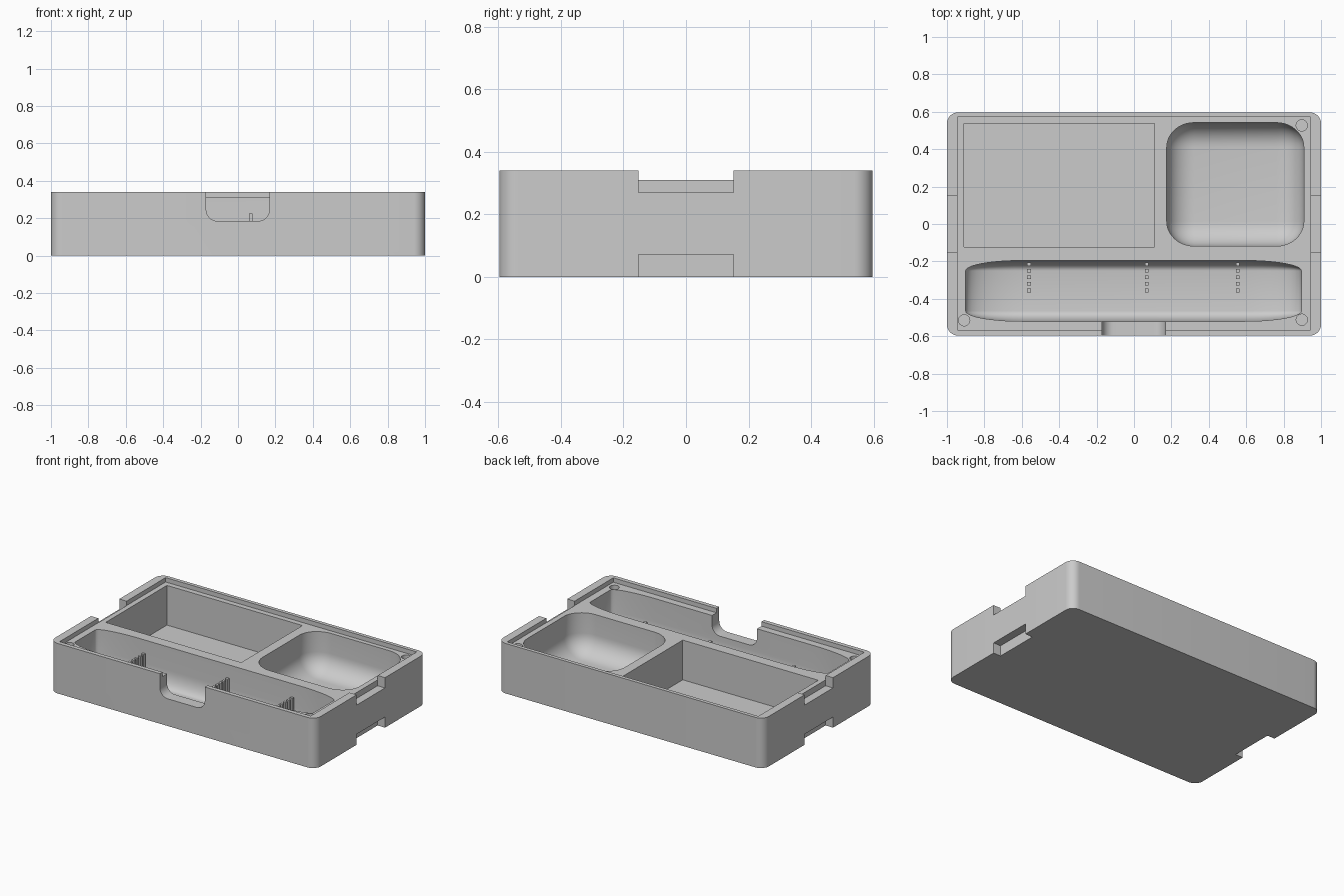
import bpy, bmesh, math
from mathutils import Matrix, Vector

if "Cube" in bpy.data.objects:
    bpy.data.objects.remove(bpy.data.objects["Cube"])

grey = bpy.data.materials.new("plain grey")
grey.diffuse_color = (0.6, 0.6, 0.6, 1)
grey.use_nodes = True
grey.node_tree.nodes["Principled BSDF"].inputs["Base Color"].default_value = grey.diffuse_color


def finish(bm, name):
    me = bpy.data.meshes.new(name)
    bm.to_mesh(me)
    bm.free()
    me.materials.append(grey)
    ob = bpy.data.objects.new(name, me)
    bpy.context.collection.objects.link(ob)
    return ob


def block(name, lo, hi, radius=0, axis=None, fraction=0):
    """Box from lo to hi; edges along one axis rounded, or all edges by a fraction of each side."""
    lo, hi = Vector(lo), Vector(hi)
    bm = bmesh.new()
    bmesh.ops.create_cube(bm, size=1)
    if fraction:
        bmesh.ops.bevel(bm, geom=bm.edges[:], offset=fraction, segments=10,
                        profile=0.5, affect='EDGES')
    bmesh.ops.transform(bm, verts=bm.verts,
                        matrix=Matrix.Translation((lo + hi) / 2) @ Matrix.Diagonal((*(hi - lo), 1)))
    if radius:
        edges = [e for e in bm.edges
                 if abs((e.verts[0].co - e.verts[1].co).normalized()[axis]) > 0.9]
        bmesh.ops.bevel(bm, geom=edges, offset=radius, segments=10,
                        profile=0.5, affect='EDGES')
    return finish(bm, name)


def disc(name, x, y, z0, z1, r):
    bm = bmesh.new()
    bmesh.ops.create_cone(bm, cap_ends=True, segments=32, radius1=r, radius2=r, depth=z1 - z0,
                          matrix=Matrix.Translation((x, y, (z0 + z1) / 2)))
    return finish(bm, name)


def activate(ob):
    bpy.ops.object.select_all(action='DESELECT')
    ob.select_set(True)
    bpy.context.view_layer.objects.active = ob


def cut(body, cutter):
    activate(body)
    mod = body.modifiers.new("cut", 'BOOLEAN')
    mod.operation, mod.solver, mod.object = 'DIFFERENCE', 'EXACT', cutter
    bpy.ops.object.modifier_apply(modifier=mod.name)
    bpy.data.objects.remove(cutter)


# Outer tray body
tray = block("tray_body", (-1, -0.597, 0), (1, 0.597, 0.34), 0.06, 2)

# Lid recess, then the three compartments
cut(tray, block("lid_recess", (-0.945, -0.568, 0.31), (0.945, 0.572, 0.5)))
cut(tray, block("square_pocket", (-0.91, -0.122, 0.04), (0.11, 0.536, 0.5)))
cut(tray, block("round_pocket", (0.175, -0.118, 0.04), (0.908, 0.542, 0.7), fraction=0.2))
cut(tray, block("long_trough", (-0.9, -0.52, 0.04), (0.895, -0.195, 0.7), fraction=0.17))

# Finger opening through the front wall
cut(tray, block("front_opening", (-0.17, -0.7, 0.185), (0.168, -0.45, 0.6), 0.06, 1))

# Grip notches at the top and bottom of both ends
for s in (-1, 1):
    for z0, z1 in ((0.27, 0.5), (-0.1, 0.072)):
        a, b = sorted((s * 0.944, s * 1.1))
        cut(tray, block("grip_notch", (a, -0.152, z0), (b, 0.152, z1)))

# Round magnet holes in the corners
for x, y in ((0.897, 0.527), (0.897, -0.512), (-0.908, -0.515)):
    cut(tray, disc("magnet_hole", x, y, 0.27, 0.4, 0.03))

activate(tray)
bpy.ops.object.shade_smooth_by_angle(angle=math.radians(30))

# Rows of thin divider posts in the trough
for row, x in enumerate((-0.562, 0.068, 0.555)):
    for i in range(5):
        y = -0.215 - 0.035 * i
        block(f"divider_post_{row + 1}_{i + 1}", (x - 0.01, y - 0.01, 0.02), (x + 0.01, y + 0.01, 0.225))
